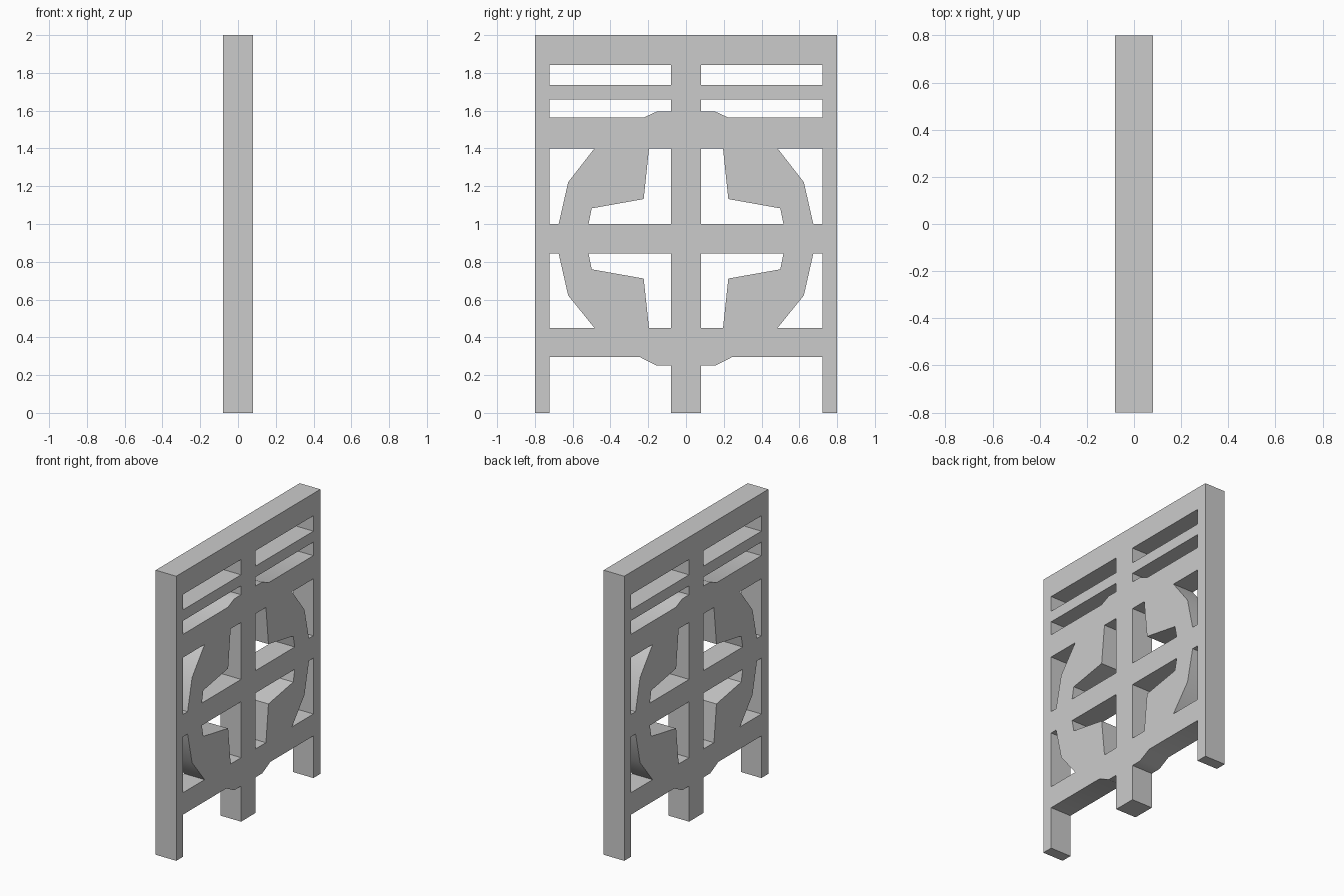
import bpy, bmesh, math

if "Cube" in bpy.data.objects:
    bpy.data.objects.remove(bpy.data.objects["Cube"])

HALF_T = 0.08                     # half thickness of the panel
POST, EDGE = 0.08, 0.723          # inner faces of centre post and side posts

curve = bpy.data.curves.new("lattice_panel", 'CURVE')
curve.dimensions = '2D'
curve.fill_mode = 'BOTH'
curve.extrude = HALF_T


def loop(points):
    s = curve.splines.new('POLY')
    s.points.add(len(points) - 1)
    for p, (y, z) in zip(s.points, points):
        p.co = (y, z, 0, 1)
    s.use_cyclic_u = True


def flip(points):
    return [(-y, z) for y, z in reversed(points)]


def paired_hole(points):
    loop(points)
    loop(flip(points))


# Outer outline: side legs, centre leg, scalloped lower rail
half = [(POST, 0), (POST, 0.25), (0.155, 0.25), (0.245, 0.296),
        (EDGE, 0.296), (EDGE, 0), (0.8, 0), (0.8, 2)]
loop(half + flip(half))

# Upper slots between the rails
paired_hole([(POST, 1.735), (EDGE, 1.735), (EDGE, 1.843), (POST, 1.843)])
paired_hole([(POST, 1.595), (0.155, 1.595), (0.225, 1.563), (EDGE, 1.563),
             (EDGE, 1.658), (POST, 1.658)])

# Ring openings above and below the middle rail: (rail edge, outer edge, direction)
for z0, z1, d in ((1.0, 1.4, 1), (0.843, 0.45, -1)):
    paired_hole([(0.485, z1), (0.624, z0 + 0.221 * d), (0.674, z0),
                 (EDGE, z0), (EDGE, z1)])
    paired_hole([(POST, z0), (0.516, z0), (0.499, z0 + 0.083 * d),
                 (0.224, z0 + 0.132 * d), (0.196, z1), (POST, z1)])

# Convert to a welded mesh standing in the YZ plane
panel = bpy.data.objects.new("lattice_panel", curve)
bpy.context.collection.objects.link(panel)
panel.rotation_euler = (math.pi / 2, 0, math.pi / 2)
bpy.context.view_layer.objects.active = panel
panel.select_set(True)
bpy.ops.object.convert(target='MESH')
panel = bpy.context.object
bpy.ops.object.transform_apply(location=False, rotation=True, scale=False)

bm = bmesh.new()
bm.from_mesh(panel.data)
bmesh.ops.remove_doubles(bm, verts=bm.verts, dist=0.0005)
bmesh.ops.recalc_face_normals(bm, faces=bm.faces)
bm.to_mesh(panel.data)
bm.free()
bpy.ops.object.shade_smooth_by_angle(angle=math.radians(30))
